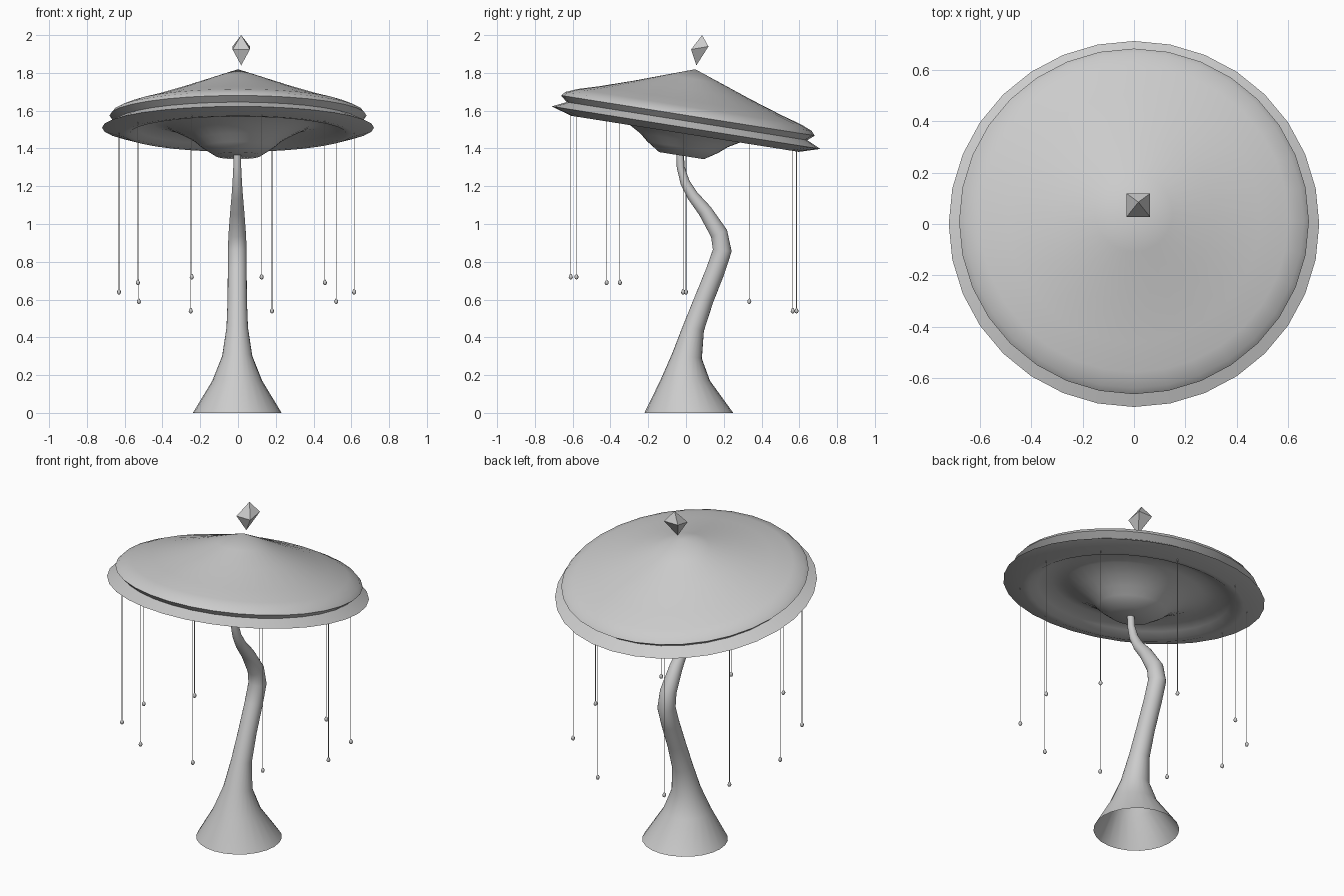
import bpy, math
from mathutils import Matrix, Vector

if "Cube" in bpy.data.objects:
    bpy.data.objects.remove(bpy.data.objects["Cube"])

TILT = math.radians(-9)


def make(name, verts, faces, smooth=None):
    me = bpy.data.meshes.new(name)
    me.from_pydata(verts, [], faces)
    ob = bpy.data.objects.new(name, me)
    bpy.context.collection.objects.link(ob)
    if smooth:
        bpy.ops.object.select_all(action='DESELECT')
        ob.select_set(True)
        bpy.context.view_layer.objects.active = ob
        bpy.ops.object.shade_smooth_by_angle(angle=math.radians(smooth))
    return ob


def bridge(rings, n):
    """Quads between successive rings of n vertices."""
    return [(i * n + j, i * n + (j + 1) % n, (i + 1) * n + (j + 1) % n, (i + 1) * n + j)
            for i in range(rings - 1) for j in range(n)]


def lathe(name, profile, n, smooth=40):
    """Spin (radius, height) points, listed bottom to top, with closed poles."""
    mid = profile[1:-1]
    verts = [(r * math.cos(math.tau * j / n), r * math.sin(math.tau * j / n), h)
             for r, h in mid for j in range(n)]
    faces = bridge(len(mid), n)
    last = (len(mid) - 1) * n
    b, t = len(verts), len(verts) + 1
    verts += [(0, 0, profile[0][1]), (0, 0, profile[-1][1])]
    for j in range(n):
        k = (j + 1) % n
        faces += [(b, k, j), (t, last + j, last + k)]
    return make(name, verts, faces, smooth)


# Tilted cap: hanging bulge, hollow underside, lower lip, groove, upper cone
cap = lathe("cap", [
    (0, -.15), (.12, -.15), (.19, -.105), (.235, -.067), (.30, -.03), (.38, .008),
    (.45, .02), (.53, -.008), (.575, -.032), (.61, -.033), (.72, 0), (.645, .035),
    (.68, .065), (.66, .087), (.60, .112), (.49, .144), (.31, .203), (.15, .26), (0, .313)], 32)
cap.matrix_world = Matrix.Translation((0, 0, 1.51)) @ Matrix.Rotation(TILT, 4, 'X')

# Bent stem with flared, open foot: (y, z, radius)
path = [(.015, 0, .235), (-.005, .17, .132), (.005, .3, .08), (.04, .45, .057),
        (.095, .6, .051), (.155, .75, .05), (.192, .86, .05), (.175, .95, .046),
        (.10, 1.07, .037), (.035, 1.15, .03), (-.005, 1.22, .025), (-.028, 1.3, .021),
        (-.033, 1.40, .02)]
N = 24
verts = []
for i, (y, z, r) in enumerate(path):
    a, b = path[max(i - 1, 0)], path[min(i + 1, len(path) - 1)]
    d = Vector((b[0] - a[0], b[1] - a[1])).normalized() if i > 1 else Vector((0, 1))
    for j in range(N):
        t = math.tau * j / N
        s = r * math.sin(t)
        verts.append((-.004 + r * math.cos(t), y + s * d.y, z - s * d.x))
make("stem", verts, bridge(len(path), N) + [tuple(range((len(path) - 1) * N, len(path) * N))], 45)

# Floating gem: stretched, leaning octahedron
gx, gy, h = .017, .073, .046
gem = [(gx + sx * h, gy + sy * h, 1.932 + sy * .008)
       for sx, sy in ((-1, -1), (1, -1), (1, 1), (-1, 1))]
gem += [(gx, gy + .012, 2.0), (gx, gy - .018, 1.84)]
make("gem", gem, [f for j in range(4) for f in ((j, (j + 1) % 4, 4), ((j + 1) % 4, j, 5))])

# Hanging threads with egg-shaped beads: (x, y, bead height)
drops = [(.125, -.61, .72), (-.245, -.58, .72), (-.53, -.35, .69), (.46, -.42, .69),
         (-.63, 0, .64), (.615, -.015, .64), (-.525, .335, .59), (.52, .335, .59),
         (-.25, .565, .54), (.18, .585, .54)]
for i, (x, y, z) in enumerate(drops, 1):
    length = 1.49 + y * math.tan(TILT) - z
    w = .0018
    thread = lathe(f"thread_{i}", [(0, 0), (w, 0), (w, length), (0, length)], 6)
    bead = lathe(f"bead_{i}", [(0, -.014), (.007, -.011), (.011, -.003), (.009, .006),
                               (.005, .012), (0, .017)], 8, 60)
    thread.location = bead.location = (x, y, z)
